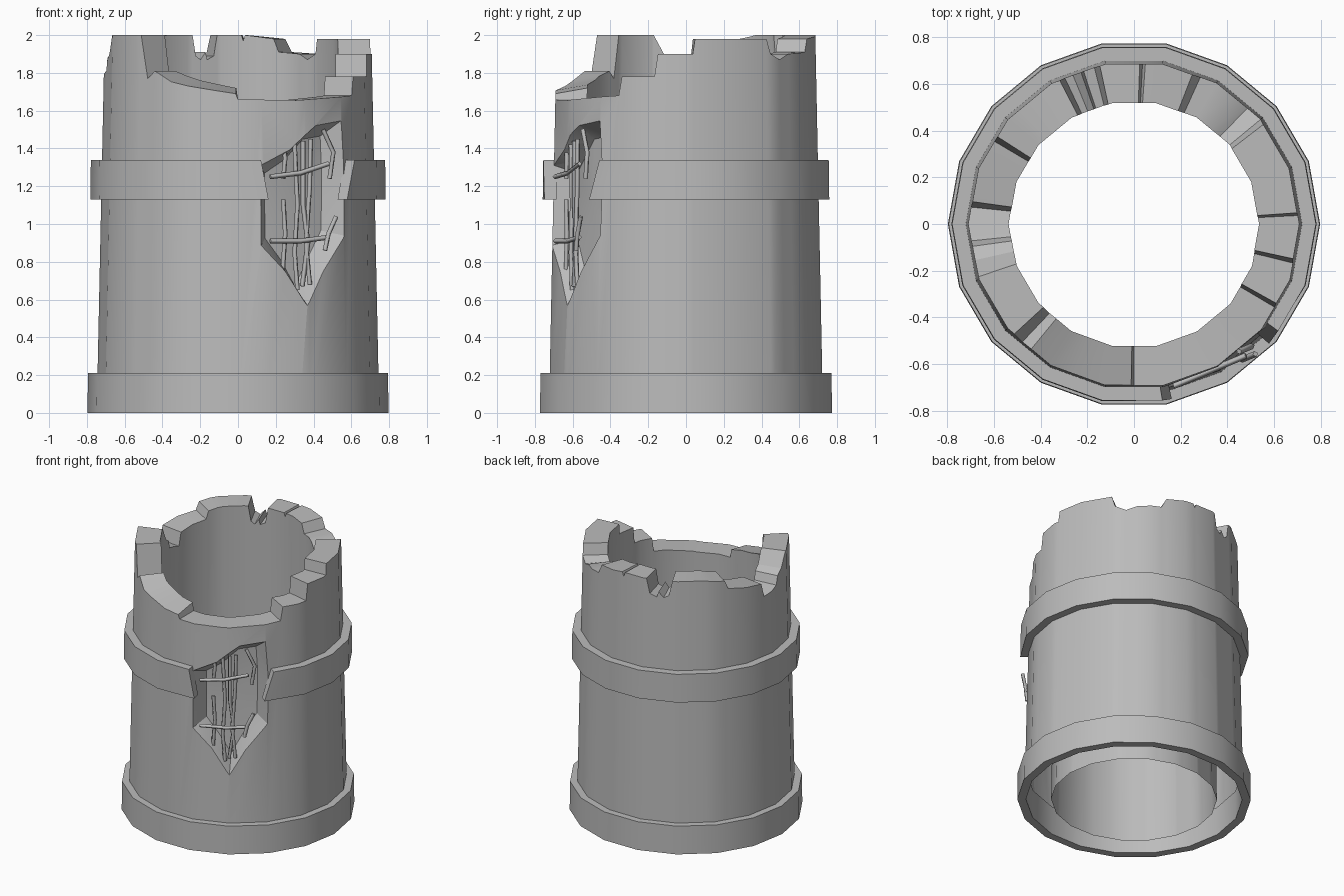
import bpy, bmesh, math
from mathutils import Vector

if "Cube" in bpy.data.objects:
    bpy.data.objects.remove(bpy.data.objects["Cube"])

SQUASH = 0.985   # the plan is slightly shallower than wide
STEP = 20        # eighteen-sided plan

stone = bpy.data.materials.new("grey_stone")
stone.use_nodes = True
COLOUR = (0.5, 0.5, 0.5, 1)
stone.diffuse_color = COLOUR
stone.node_tree.nodes["Principled BSDF"].inputs["Base Color"].default_value = COLOUR


def polar(angle, radius, z):
    """Point on the eighteen-sided plan, kept on the flat side between corners."""
    half = math.radians(STEP / 2)
    r = radius * math.cos(half) / math.cos(math.radians(angle % STEP) - half)
    a = math.radians(angle)
    return Vector((r * math.cos(a), r * math.sin(a) * SQUASH, z))


def finish(name, bm, smooth=True):
    bmesh.ops.recalc_face_normals(bm, faces=bm.faces)
    mesh = bpy.data.meshes.new(name)
    bm.to_mesh(mesh)
    bm.free()
    mesh.materials.append(stone)
    obj = bpy.data.objects.new(name, mesh)
    bpy.context.collection.objects.link(obj)
    if smooth:
        smooth_object(obj)
    return obj


def smooth_object(obj):
    bpy.ops.object.select_all(action='DESELECT')
    obj.select_set(True)
    bpy.context.view_layer.objects.active = obj
    bpy.ops.object.shade_smooth_by_angle(angle=math.radians(25))


def sweep(sections, closed):
    """Join cross-sections of equal length into a solid."""
    bm = bmesh.new()
    rings = [[bm.verts.new(p) for p in s] for s in sections]
    n = len(rings[0])
    pairs = list(zip(rings, rings[1:]))
    if closed:
        pairs.append((rings[-1], rings[0]))
    for a, b in pairs:
        for i in range(n):
            j = (i + 1) % n
            bm.faces.new((a[i], a[j], b[j], b[i]))
    if not closed:
        bm.faces.new(rings[0])
        bm.faces.new(rings[-1][::-1])
    return bm


# Broken wall top: angle and height around the tower
CREST = [(0, 1.90), (3, 1.90), (4, 1.98), (38, 1.98), (40, 1.90), (46, 1.87),
         (52, 1.90), (66, 1.91), (69, 1.98), (86, 2.0), (87, 1.97), (88, 2.0),
         (102, 2.0), (104, 1.89), (108, 1.87), (109, 1.91), (112, 1.87),
         (115, 1.89), (117, 2.0), (135, 2.0), (147, 1.98), (149, 1.92),
         (172, 1.88), (174, 1.78), (186, 1.81), (188, 1.87), (193, 1.90),
         (199, 2.0), (223, 2.0), (227, 1.77), (231, 1.81), (248, 1.76),
         (269, 1.72), (270, 1.66), (296, 1.655), (329, 1.68), (330.5, 1.78),
         (346, 1.78), (347.5, 1.90), (360, 1.90)]


def crest_height(angle):
    for (a, za), (b, zb) in zip(CREST, CREST[1:]):
        if a <= angle <= b:
            return za + (zb - za) * (angle - a) / (b - a)


def outer_radius(z):
    return 0.748 - 0.021 * z


def inner_radius(z):
    return 0.566 - 0.016 * z


# Tower wall
angles = sorted({a for a, z in CREST if a < 360} | set(range(0, 360, STEP)))
sections = []
for a in angles:
    z = crest_height(a)
    drop = 0.03 if 232 < a < 270 else 0
    sections.append([polar(a, outer_radius(0), 0), polar(a, outer_radius(z), z - drop),
                     polar(a, inner_radius(z), z), polar(a, inner_radius(0), 0)])
wall = finish("tower_wall", sweep(sections, True), False)

# Breach cutter: ragged outline as x and z, narrowing into the wall
OUTLINE = [(.12, 1.31), (.28, 1.40), (.42, 1.53), (.55, 1.55), (.56, 1.33), (.56, 1.13),
           (.555, .94), (.45, .75), (.36, .58), (.25, .75), (.125, .89)]
outline = [(-math.degrees(math.acos(x / 0.72)), z) for x, z in OUTLINE]
MID_A, MID_Z = -59, 1.08


def breach_ring(radius, scale):
    ring = []
    for a, z in outline:
        t = math.radians(MID_A + (a - MID_A) * scale)
        ring.append(Vector((radius * math.cos(t), radius * math.sin(t) * SQUASH,
                            MID_Z + (z - MID_Z) * scale)))
    return ring


bm = sweep([breach_ring(0.60, 0.82), breach_ring(0.72, 1.0), breach_ring(0.84, 1.18)], False)
caps = [f for f in bm.faces if len(f.verts) > 4]
bmesh.ops.poke(bm, faces=caps)
bmesh.ops.triangulate(bm, faces=bm.faces)
cutter = finish("breach_cutter", bm, False)
cutter.hide_render = True

cut = wall.modifiers.new("breach", 'BOOLEAN')
cut.operation = 'DIFFERENCE'
cut.solver = 'EXACT'
cut.object = cutter
bpy.context.view_layer.objects.active = wall
bpy.ops.object.modifier_apply(modifier=cut.name)
bpy.data.objects.remove(cutter)

# Open underside between the outer and inner faces
bm = bmesh.new()
bm.from_mesh(wall.data)
under = [f for f in bm.faces if all(v.co.z < 0.001 for v in f.verts)]
bmesh.ops.delete(bm, geom=under, context='FACES')
bm.to_mesh(wall.data)
bm.free()
smooth_object(wall)


# Stone bands
def band_section(a, r, z0, z1, lean=0):
    return [polar(a + lean, r, z0), polar(a, r - 0.003, z1),
            polar(a, outer_radius(z1) - 0.01, z1), polar(a + lean, outer_radius(z0) - 0.01, z0)]


finish("base_band", sweep([band_section(a, 0.797, 0, 0.21) for a in range(0, 360, STEP)], True))

ends = [band_section(-37, 0.782, 1.13, 1.34, -5)]
ends += [band_section(a, 0.782, 1.13, 1.34) for a in range(-20, 261, STEP)]
ends += [band_section(279, 0.782, 1.13, 1.34, 3)]
finish("middle_band", sweep(ends, False))


# Bent reinforcing rods in the breach
def rod(name, points, out=0.0):
    curve = bpy.data.curves.new(name, 'CURVE')
    curve.dimensions = '3D'
    curve.bevel_depth = 0.013
    curve.bevel_resolution = 0
    curve.use_fill_caps = True
    line = curve.splines.new('POLY')
    line.points.add(len(points) - 1)
    for p, (x, z) in zip(line.points, points):
        p.co = (x, -0.735 + 0.42 * x - out, z, 1)
    curve.materials.append(stone)
    bpy.context.collection.objects.link(bpy.data.objects.new(name, curve))


UPRIGHTS = [[(.235, 1.45), (.25, 1.35), (.24, 1.24)],
            [(.24, 1.13), (.25, .95), (.235, .72)],
            [(.30, 1.42), (.315, 1.1), (.30, .85), (.315, .65)],
            [(.345, 1.44), (.345, 1.1), (.37, .9), (.34, .67)],
            [(.385, 1.45), (.38, 1.2), (.36, .9), (.38, .68)],
            [(.45, 1.50), (.505, 1.38), (.485, 1.24)]]
for i, points in enumerate(UPRIGHTS):
    rod(f"upright_rod_{i + 1}", points)
rod("upper_cross_rod", [(.17, 1.25), (.33, 1.27), (.48, 1.32)], 0.03)
rod("lower_cross_rod", [(.17, .91), (.33, .91), (.48, .93)], 0.03)
rod("loose_rod", [(.46, .86), (.48, .95), (.52, 1.04)], 0.04)
